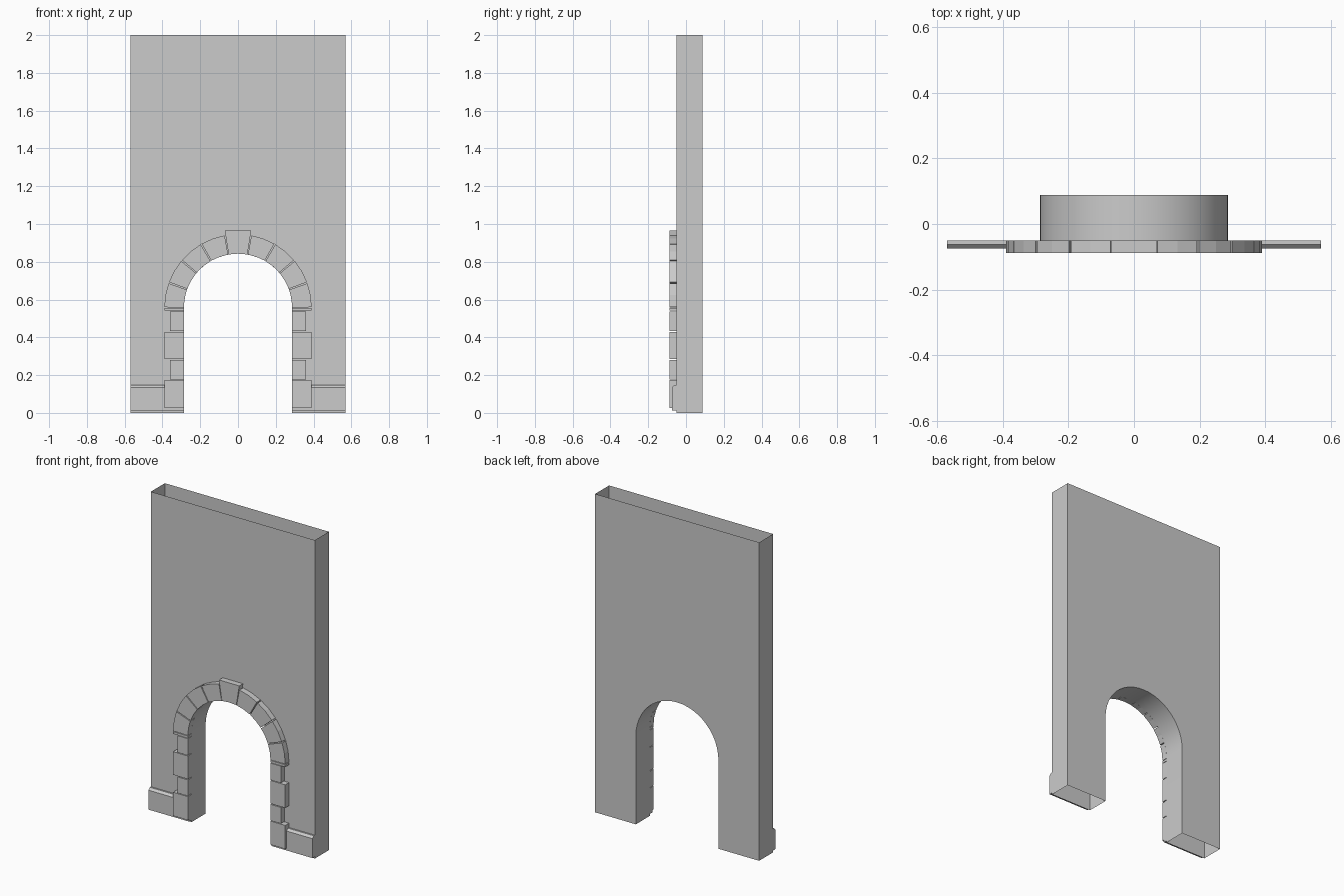
import bpy, bmesh, math

if "Cube" in bpy.data.objects:
    bpy.data.objects.remove(bpy.data.objects["Cube"])

W, H = 0.57, 2.0            # wall half width and height
R, CZ = 0.287, 0.556        # opening radius and arch centre height
YF, YB, YT = -0.051, 0.088, -0.088   # wall front, wall back, stone front


def make(name, bm, smooth=False):
    bmesh.ops.recalc_face_normals(bm, faces=bm.faces)
    me = bpy.data.meshes.new(name)
    bm.to_mesh(me)
    bm.free()
    ob = bpy.data.objects.new(name, me)
    bpy.context.collection.objects.link(ob)
    if smooth:
        bpy.context.view_layer.objects.active = ob
        ob.select_set(True)
        bpy.ops.object.shade_smooth_by_angle(angle=math.radians(30))
        ob.select_set(False)
    return ob


def prism(name, outline, y0, y1, skip=(), smooth=False):
    """Extrude an xz outline from y0 to y1; skip leaves side faces open."""
    bm = bmesh.new()
    a = [bm.verts.new((x, y0, z)) for x, z in outline]
    b = [bm.verts.new((x, y1, z)) for x, z in outline]
    bm.faces.new(a)
    bm.faces.new(b[::-1])
    n = len(outline)
    for i in range(n):
        if i not in skip:
            j = (i + 1) % n
            bm.faces.new((a[i], b[i], b[j], a[j]))
    return make(name, bm, smooth)


def polar(r, deg):
    # angle measured from vertical, positive towards +x
    t = math.radians(deg)
    return r * math.sin(t), CZ + r * math.cos(t)


# hollow wall with arched opening, open at top and under both feet
SEG = 24
arch = [polar(R, 90 - 180 * i / SEG) for i in range(SEG + 1)]
outline = [(-W, 0), (-W, H), (W, H), (W, 0), (R, 0)] + arch + [(-R, 0)]
prism("wall", outline, YF, YB, skip=(1, 3, len(outline) - 1), smooth=True)

# arch stones, four on each side of the keystone
GAP = 0.5
for side in (-1, 1):
    for k in range(4):
        a0, a1 = 10 + 20 * k + GAP, 30 + 20 * k - GAP
        angs = [a0, (a0 + a1) / 2, a1]
        pts = [polar(0.39, side * a) for a in angs]
        pts += [polar(R, side * a) for a in reversed(angs)]
        prism("arch_stone", pts, YT, YF)

# keystone with flat, raised top
prism("keystone", [(-0.07, 0.965), (0.07, 0.965), polar(R, 10), polar(R, 0),
                   polar(R, -10)], YT, YF)

# jamb stones: bottom, top, outer x
jambs = [(0.026, 0.174, 0.39), (0.178, 0.279, 0.36), (0.284, 0.429, 0.39),
         (0.433, 0.538, 0.36), (0.541, 0.555, 0.39)]
for side in (-1, 1):
    for z0, z1, x in jambs:
        prism("jamb_stone", [(side * R, z0), (side * x, z0),
                             (side * x, z1), (side * R, z1)], YT, YF)

# chamfered base moulding on both feet
profile = [(YF, 0.012), (-0.075, 0.012), (-0.075, 0.134),
           (-0.062, 0.147), (YF, 0.147)]
for side in (-1, 1):
    bm = bmesh.new()
    f = bm.faces.new([bm.verts.new((side * R, y, z)) for y, z in profile])
    geo = bmesh.ops.extrude_face_region(bm, geom=[f], use_keep_orig=True)["geom"]
    vs = [g for g in geo if isinstance(g, bmesh.types.BMVert)]
    bmesh.ops.translate(bm, verts=vs, vec=(side * (W - R), 0, 0))
    make("base_moulding", bm)
